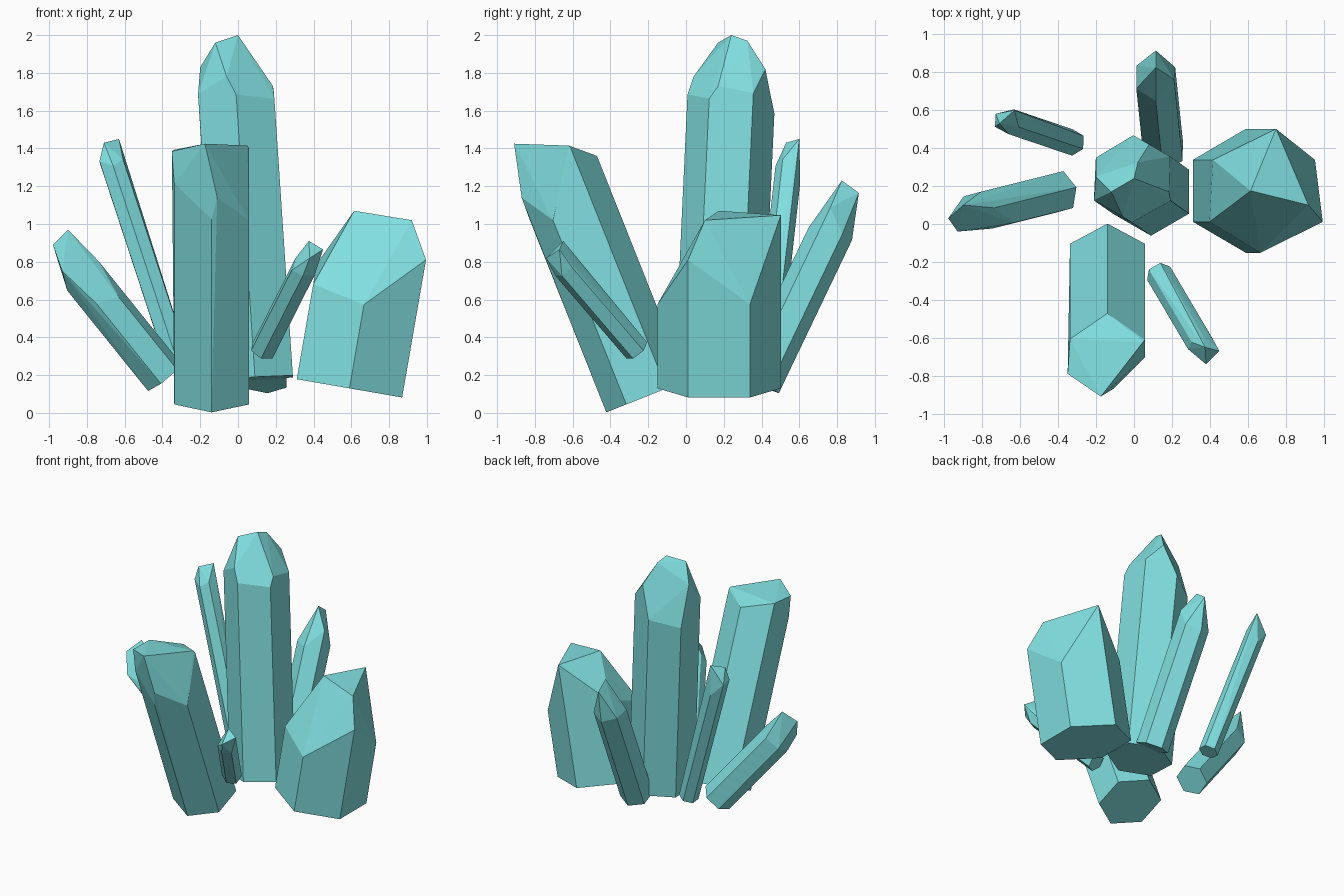
import bpy, bmesh, math
from mathutils import Vector

if "Cube" in bpy.data.objects:
    bpy.data.objects.remove(bpy.data.objects["Cube"])

teal = bpy.data.materials.new("teal_crystal")
teal.diffuse_color = (0.22, 0.74, 0.75, 1)
teal.use_nodes = True
teal.node_tree.nodes["Principled BSDF"].inputs["Base Color"].default_value = teal.diffuse_color


def crystal(name, base, axis, r, phase, lengths, tips):
    """Hexagonal column: each edge has its own length, closed by a faceted tip."""
    d = Vector(axis).normalized()
    rot = Vector((0, 0, 1)).rotation_difference(d)
    bm = bmesh.new()
    for i, length in enumerate(lengths):
        a = math.radians(phase + 60 * i)
        p = Vector(base) + rot @ Vector((r * math.cos(a), r * math.sin(a), 0))
        bm.verts.new(p)
        bm.verts.new(p + d * length)
    for t in tips:
        bm.verts.new(t)
    res = bmesh.ops.convex_hull(bm, input=bm.verts[:])
    loose = [v for v in bm.verts if not v.link_faces]
    bmesh.ops.delete(bm, geom=loose, context='VERTS')
    # merge the nearly flat triangles into clean crystal facets
    bmesh.ops.dissolve_limit(bm, angle_limit=math.radians(4),
                             verts=bm.verts[:], edges=bm.edges[:])
    bmesh.ops.recalc_face_normals(bm, faces=bm.faces[:])
    me = bpy.data.meshes.new(name)
    bm.to_mesh(me)
    bm.free()
    me.materials.append(teal)
    bpy.context.collection.objects.link(bpy.data.objects.new(name, me))


# tall centre column
crystal("main_crystal", (.09, .17, .18), (-.1, .07, 1.5), .232, 30,
        (1.51, 1.42, 1.37, 1.52, 1.50, 1.47),
        [(0, .24, 2), (-.12, .17, 1.96), (.02, .325, 1.97), (.08, .42, 1.82),
         (-.06, .04, 1.78), (-.2, .25, 1.83), (.185, .17, 1.73)])

# large column leaning to the front
crystal("front_crystal", (-.14, -.21, .087), (0, -.37, .93), .228, 30,
        (1.37, 1.28, 1.36, 1.26, 1.10, 1.05),
        [(-.175, -.91, 1.425), (-.35, -.79, 1.385),
         (-.11, -.87, 1.14), (.05, -.62, 1.415)])

# broad stubby column on the right
crystal("right_crystal", (.59, .175, .13), (.17, 0, .98), .327, 30,
        (.50, .93, .62, .51, .45, .74),
        [(.615, .175, 1.07), (.92, .1, 1.02)])

# short column leaning to the left
crystal("left_crystal", (-.39, .17, .19), (-.62, -.155, .77), .116, 15,
        (.70, .70, .71, .69, .55, .50),
        [(-.9, .1, .97), (-.98, .03, .89), (-.93, -.04, .75)])

# tall thin column at the back left
crystal("thin_crystal", (-.325, .43, .28), (-.31, .105, .945), .07, 30,
        (1.10, 1.0, 1.12, 1.13, 1.08, 1.10),
        [(-.63, .6, 1.45), (-.71, .53, 1.43)])

# column leaning to the back
crystal("back_crystal", (.155, .385, .155), (-.045, .43, .9), .118, 30,
        (.90, .90, .92, .89, .86, 1.0),
        [(.115, .825, 1.23), (.115, .915, 1.165)])

# small thin column at the front right
crystal("small_crystal", (.13, -.26, .33), (.36, -.61, .71), .07, 30,
        (.62, .62, .63, .60, .62, .62),
        [(.375, -.65, .91), (.45, -.67, .865), (.38, -.74, .82)])
